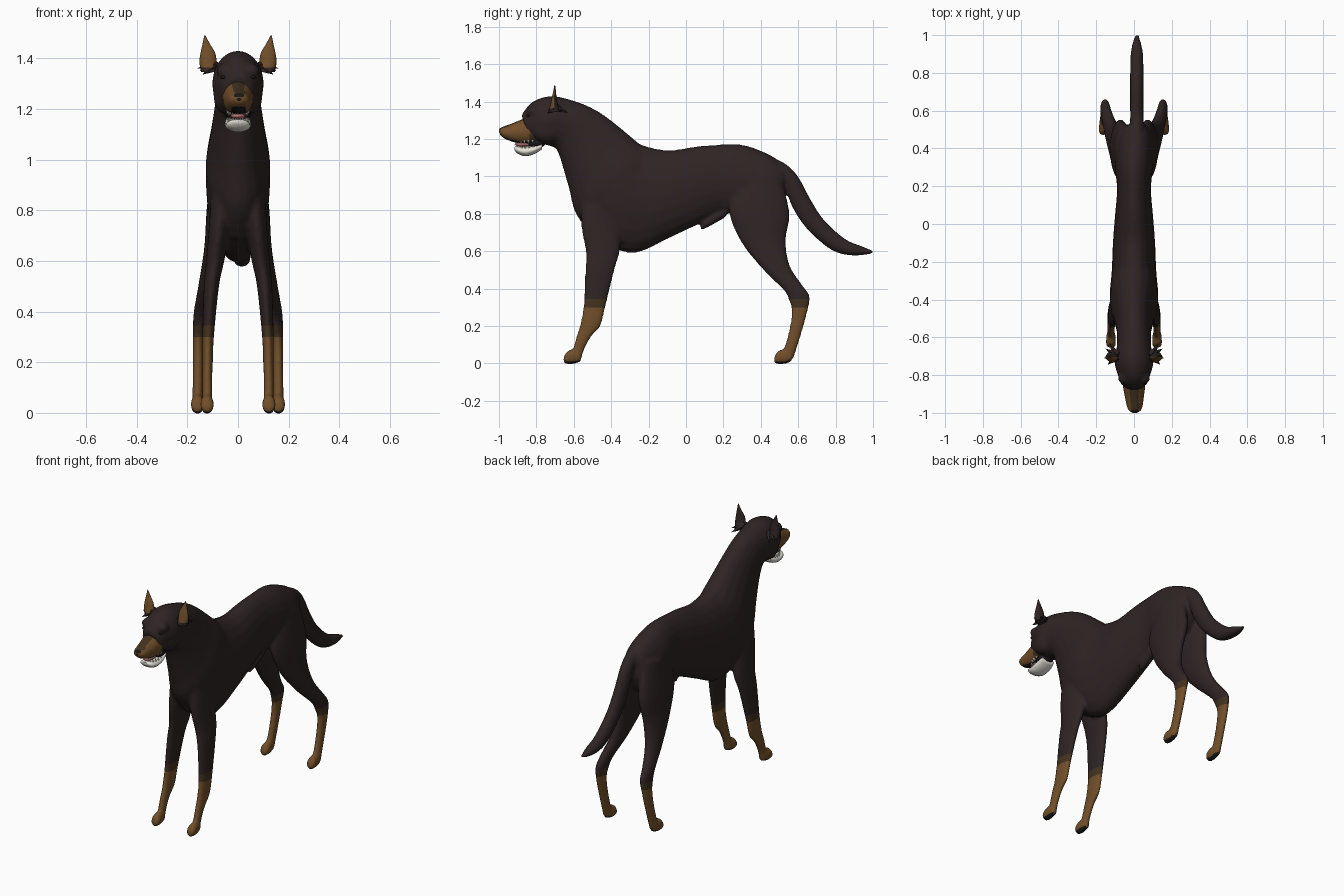
import bpy, bmesh, math
from mathutils import Vector, Matrix

cube = bpy.data.objects.get("Cube")
if cube:
    bpy.data.objects.remove(cube, do_unlink=True)


def material(name, rgb):
    m = bpy.data.materials.new(name)
    m.use_nodes = True
    m.diffuse_color = (*rgb, 1)
    m.node_tree.nodes["Principled BSDF"].inputs["Base Color"].default_value = (*rgb, 1)
    return m


COAT = material("dark coat", (.028, .0175, .0175))
TAN = material("tan", (.165, .077, .023))
BROWN = material("dark brown", (.055, .032, .014))
BLACK = material("black", (.010, .009, .009))
WHITE = material("ivory", (.78, .75, .68))
PINK = material("tongue pink", (.5, .19, .18))


def catmull(a, b, c, d, t):
    return tuple((2*q + (r-p)*t + (2*p-5*q+4*r-s)*t*t + (3*q-p-3*r+s)*t**3) / 2
                 for p, q, r, s in zip(a, b, c, d))


def loft(bm, sections, side=1, steps=4, sides=20):
    """Each section: x centre, half width, first edge (y, z), opposite edge (y, z)."""
    s = [sections[0]] + list(sections) + [sections[-1]]
    smooth = [catmull(*s[i:i+4], k / steps)
              for i in range(len(s) - 3) for k in range(steps)] + [sections[-1]]
    rings = []
    for x, w, ya, za, yb, zb in smooth:
        ring = []
        for i in range(sides):
            a = 2 * math.pi * i / sides
            c = math.cos(a)
            ring.append(bm.verts.new((side * (x + w * math.sin(a)),
                                      (ya+yb)/2 + c*(ya-yb)/2, (za+zb)/2 + c*(za-zb)/2)))
        rings.append(ring)
    faces = [bm.faces.new(rings[0]), bm.faces.new(rings[-1])]
    for r, q in zip(rings, rings[1:]):
        for i in range(sides):
            j = (i + 1) % sides
            faces.append(bm.faces.new((r[i], r[j], q[j], q[i])))
    bmesh.ops.recalc_face_normals(bm, faces=faces)


def ball(bm, centre, size):
    m = Matrix.Translation(centre) @ Matrix.Diagonal((*size, 1))
    bmesh.ops.create_uvsphere(bm, u_segments=16, v_segments=10, radius=1, matrix=m)


def spike(bm, base, tip, radius, sides=6):
    d = Vector(tip) - Vector(base)
    m = (Matrix.Translation((Vector(base) + Vector(tip)) / 2)
         @ d.to_track_quat('Z', 'Y').to_matrix().to_4x4())
    bmesh.ops.create_cone(bm, cap_ends=True, segments=sides, radius1=radius,
                          radius2=0, depth=d.length, matrix=m)


def finish(name, bm, mats, rule=None, angle=60):
    mesh = bpy.data.meshes.new(name)
    for m in mats:
        mesh.materials.append(m)
    bm.normal_update()
    for f in bm.faces:
        f.material_index = rule(f.calc_center_median(), f.normal) if rule else 0
    bm.to_mesh(mesh)
    bm.free()
    ob = bpy.data.objects.new(name, mesh)
    bpy.context.collection.objects.link(ob)
    bpy.ops.object.select_all(action='DESELECT')
    ob.select_set(True)
    bpy.context.view_layer.objects.active = ob
    bpy.ops.object.shade_smooth_by_angle(angle=math.radians(angle))
    return ob


# Trunk, neck and skull, tail, sheath
trunk = [(.005, .06, .51, 1.075, .53, .90), (.005, .09, .44, 1.12, .47, .80),
         (0, .10, .31, 1.168, .31, .79), (0, .09, .18, 1.17, .19, .80),
         (0, .10, .05, 1.16, .06, .74), (0, .112, -.1, 1.14, -.1, .665),
         (0, .118, -.25, 1.175, -.25, .595), (0, .128, -.38, 1.25, -.36, .605),
         (0, .115, -.47, 1.25, -.48, .68), (0, .07, -.55, 1.08, -.57, .80)]
neck = [(0, .11, -.12, 1.1, -.5, .68), (0, .128, -.21, 1.145, -.59, .80),
        (0, .110, -.32, 1.235, -.625, .93), (0, .094, -.42, 1.315, -.662, 1.06),
        (0, .09, -.51, 1.37, -.69, 1.14), (0, .093, -.61, 1.408, -.72, 1.16),
        (0, .102, -.72, 1.43, -.76, 1.17), (0, .082, -.82, 1.40, -.80, 1.18),
        (0, .055, -.88, 1.33, -.84, 1.19)]
tail = [(.01, .045, .42, 1.12, .46, .95), (.015, .038, .53, 1.07, .50, .965),
        (.015, .036, .60, 1.0, .535, .92), (.015, .036, .66, .89, .57, .83),
        (.015, .036, .737, .77, .645, .72), (.015, .036, .85, .667, .775, .607),
        (.015, .032, .94, .628, .89, .576), (.015, .012, 1.005, .602, .995, .586)]
sheath = [(.015, .03, .24, .85, .21, .78), (.015, .03, .16, .81, .14, .74),
          (.015, .02, .10, .77, .08, .71), (.015, .01, .08, .74, .075, .715)]
# Legs run from the body down; paws run from heel to toe
front_leg = [(.06, .045, -.56, .90, -.36, .90), (.075, .041, -.56, .73, -.35, .71),
             (.09, .036, -.537, .6, -.353, .6), (.105, .03, -.539, .5, -.381, .5),
             (.118, .023, -.55, .3, -.43, .3), (.12, .021, -.57, .2, -.456, .2),
             (.121, .02, -.585, .15, -.508, .14), (.121, .02, -.605, .08, -.544, .07),
             (.121, .021, -.62, .05, -.56, .02)]
hind_leg = [(.055, .045, .27, .98, .50, 1.02), (.07, .053, .228, .82, .555, .81),
            (.088, .045, .293, .65, .535, .66), (.117, .038, .413, .5, .555, .525),
            (.144, .03, .523, .39, .622, .42), (.152, .026, .55, .335, .663, .36),
            (.157, .022, .565, .28, .651, .28), (.158, .021, .555, .2, .627, .19),
            (.159, .021, .53, .1, .596, .09), (.16, .022, .508, .05, .577, .03)]


def paw(x, y):
    return [(x, .02, y + .09, .06, y + .095, .01), (x, .025, y + .055, .074, y + .055, -.004),
            (x, .027, y + .02, .068, y + .015, -.004), (x, .02, y, .035, y - .003, .004)]


body = bmesh.new()
for part in (trunk, neck, tail, sheath):
    loft(body, part)
for s in (1, -1):
    for limb in (front_leg, hind_leg, paw(.122, -.654), paw(.16, .472)):
        loft(body, limb, s)
    ball(body, (s * .05, -.815, 1.35), (.036, .036, .03))      # brow
    ball(body, (s * .052, -.74, 1.25), (.045, .08, .07))      # cheek

# Fuse the parts into one smooth skin
raw = finish("raw_body", body, [COAT])
remesh = raw.modifiers.new("fuse", 'REMESH')
remesh.mode = 'VOXEL'
remesh.voxel_size = .009
blend = raw.modifiers.new("blend", 'SMOOTH')
blend.factor, blend.iterations = .5, 9
skin = bpy.data.meshes.new_from_object(
    raw.evaluated_get(bpy.context.evaluated_depsgraph_get()))
bpy.data.objects.remove(raw, do_unlink=True)
body = bmesh.new()
body.from_mesh(skin)
bpy.data.meshes.remove(skin)
for height in (.30, .345):
    bmesh.ops.bisect_plane(body, geom=body.verts[:] + body.edges[:] + body.faces[:],
                           plane_co=(0, 0, height), plane_no=(0, 0, 1))


def coat_rule(c, n):
    if c.z < .02 and n.z < -.5:
        return 3
    return 1 if c.z < .30 else 2 if c.z < .345 else 0


finish("body", body, [COAT, TAN, BROWN, BLACK], coat_rule, 80)

# Muzzle, brown where it meets the face and dark under the lip
bm = bmesh.new()
loft(bm, [(0, .06, -.79, 1.32, -.77, 1.175), (0, .06, -.86, 1.31, -.83, 1.17),
          (.002, .05, -.93, 1.283, -.90, 1.178), (.004, .038, -.985, 1.262, -.965, 1.2),
          (.004, .018, -1.0, 1.245, -.993, 1.222)], steps=6, sides=28)


def muzzle_rule(c, n):
    if n.z < -.8:
        return 2
    return 1 if c.y > -.835 or n.z > .8 else 0


finish("muzzle", bm, [TAN, BROWN, BLACK], muzzle_rule)

# Nose
bm = bmesh.new()
ball(bm, (.004, -.98, 1.243), (.028, .02, .02))
finish("nose", bm, [BLACK])

# Lower jaw, mouth lining, tongue
bm = bmesh.new()
loft(bm, [(0, .045, -.77, 1.18, -.77, 1.145), (0, .052, -.81, 1.168, -.81, 1.12),
          (0, .05, -.86, 1.16, -.86, 1.108), (0, .042, -.90, 1.16, -.90, 1.122),
          (0, .018, -.918, 1.158, -.918, 1.142)])
finish("lower_jaw", bm, [WHITE])
bm = bmesh.new()
ball(bm, (0, -.80, 1.18), (.05, .05, .03))
finish("mouth_lining", bm, [BLACK])
bm = bmesh.new()
ball(bm, (0, -.87, 1.172), (.03, .046, .013))
finish("tongue", bm, [PINK])

# Teeth along both jaws
bm = bmesh.new()
for i in range(13):
    a = math.pi * i / 12
    x, y = .04 * math.cos(a), -.82 - .088 * math.sin(a)
    spike(bm, (x, y, 1.195), (x, y, 1.172), .009)
    spike(bm, (x, y + .004, 1.145), (x, y + .004, 1.168), .008)
finish("teeth", bm, [WHITE], angle=30)

for s, label in ((1, "left"), (-1, "right")):
    # Cropped ear, tan on its front
    bm = bmesh.new()
    loft(bm, [(.112, .034, -.735, 1.345, -.67, 1.345), (.118, .034, -.725, 1.385, -.685, 1.385),
              (.119, .029, -.718, 1.42, -.692, 1.42), (.125, .015, -.71, 1.455, -.695, 1.455),
              (.131, .002, -.703, 1.49, -.70, 1.49)], s, sides=12)
    finish(label + "_ear", bm, [COAT, TAN], lambda c, n: int(n.y < -.3 and c.z > 1.365))
    # Tufts at the ear base
    bm = bmesh.new()
    for y, x, z in ((-.745, .14, 1.335), (-.71, .16, 1.36), (-.66, .15, 1.35), (-.63, .13, 1.34)):
        spike(bm, (s * .09, -.70, 1.37), (s * x, y, z), .026, 5)
    finish(label + "_ear_tuft", bm, [COAT], angle=30)
    # Eye
    bm = bmesh.new()
    ball(bm, (s * .055, -.842, 1.325), (.014, .012, .008))
    finish(label + "_eye", bm, [BLACK])
